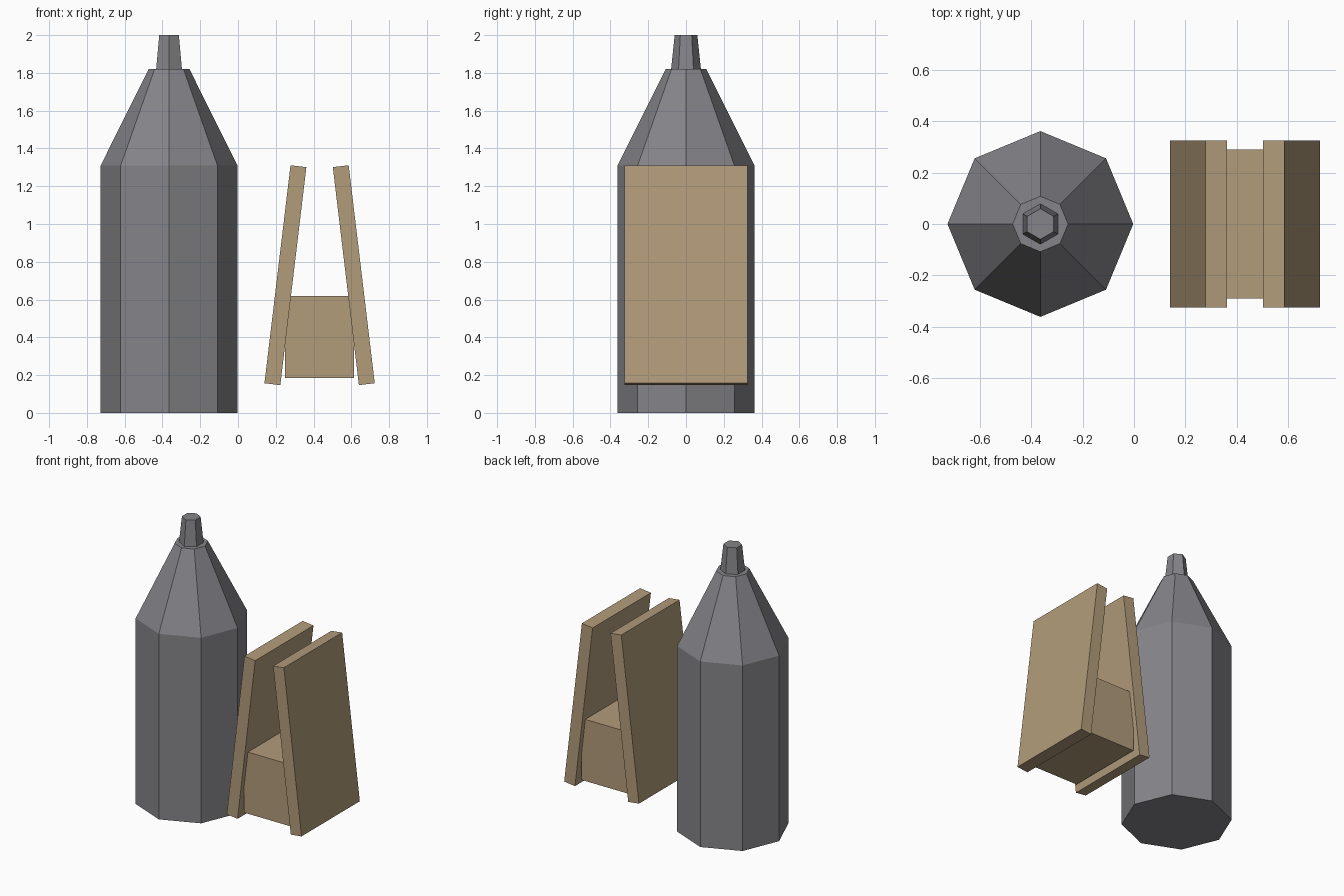
import bpy, bmesh, math
from mathutils import Vector

cube = bpy.data.objects.get("Cube")
if cube:
    bpy.data.objects.remove(cube, do_unlink=True)


def material(name, rgb):
    mat = bpy.data.materials.new(name)
    mat.use_nodes = True
    colour = (*rgb, 1.0)
    mat.diffuse_color = colour
    mat.node_tree.nodes["Principled BSDF"].inputs["Base Color"].default_value = colour
    return mat


def finish(name, bm, mat):
    bmesh.ops.recalc_face_normals(bm, faces=bm.faces)
    mesh = bpy.data.meshes.new(name)
    bm.to_mesh(mesh)
    bm.free()
    mesh.materials.append(mat)
    obj = bpy.data.objects.new(name, mesh)
    bpy.context.collection.objects.link(obj)
    return obj


def lathe(name, x, sides, start, profile, mat):
    """Faceted solid from (radius, height) rings, capped at both ends."""
    bm = bmesh.new()
    rings = []
    for r, z in profile:
        angles = [start + math.tau * i / sides for i in range(sides)]
        rings.append([bm.verts.new((x + r * math.cos(a), r * math.sin(a), z)) for a in angles])
    for low, high in zip(rings, rings[1:]):
        for i in range(sides):
            j = (i + 1) % sides
            bm.faces.new((low[i], low[j], high[j], high[i]))
    bm.faces.new(rings[0])
    bm.faces.new(rings[-1])
    return finish(name, bm, mat)


def slab(name, outline, half_depth, mat):
    """Outline in x and z, extruded evenly front to back."""
    bm = bmesh.new()
    face = bm.faces.new([bm.verts.new((x, -half_depth, z)) for x, z in outline])
    out = bmesh.ops.extrude_face_region(bm, geom=[face])
    moved = [v for v in out["geom"] if isinstance(v, bmesh.types.BMVert)]
    bmesh.ops.translate(bm, verts=moved, vec=Vector((0, 2 * half_depth, 0)))
    return finish(name, bm, mat)


grey = material("dark_grey", (0.235, 0.231, 0.25))
wood = material("tan_wood", (0.445, 0.332, 0.198))

# Eight-sided body with tapered shoulder, six-sided tip
BODY_X = -0.365
lathe("body", BODY_X, 8, 0, [(0.362, 0), (0.362, 1.31), (0.108, 1.82)], grey)
lathe("tip", BODY_X, 6, math.pi / 6, [(0.081, 1.8), (0.06, 2.0)], grey)

# Two leaning boards, mirrored about the stand centre
STAND_X = 0.432
board = [(-0.292, 0.157), (-0.208, 0.147), (-0.07, 1.301), (-0.154, 1.311)]
for name, side in (("right_board", 1), ("left_board", -1)):
    slab(name, [(STAND_X + side * x, z) for x, z in board], 0.325, wood)

# Block held between the boards
W = 0.183
block = [(-W, 0.185), (W, 0.185), (W, 0.62), (-W, 0.62)]
slab("middle_block", [(STAND_X + x, z) for x, z in block], 0.29, wood)
